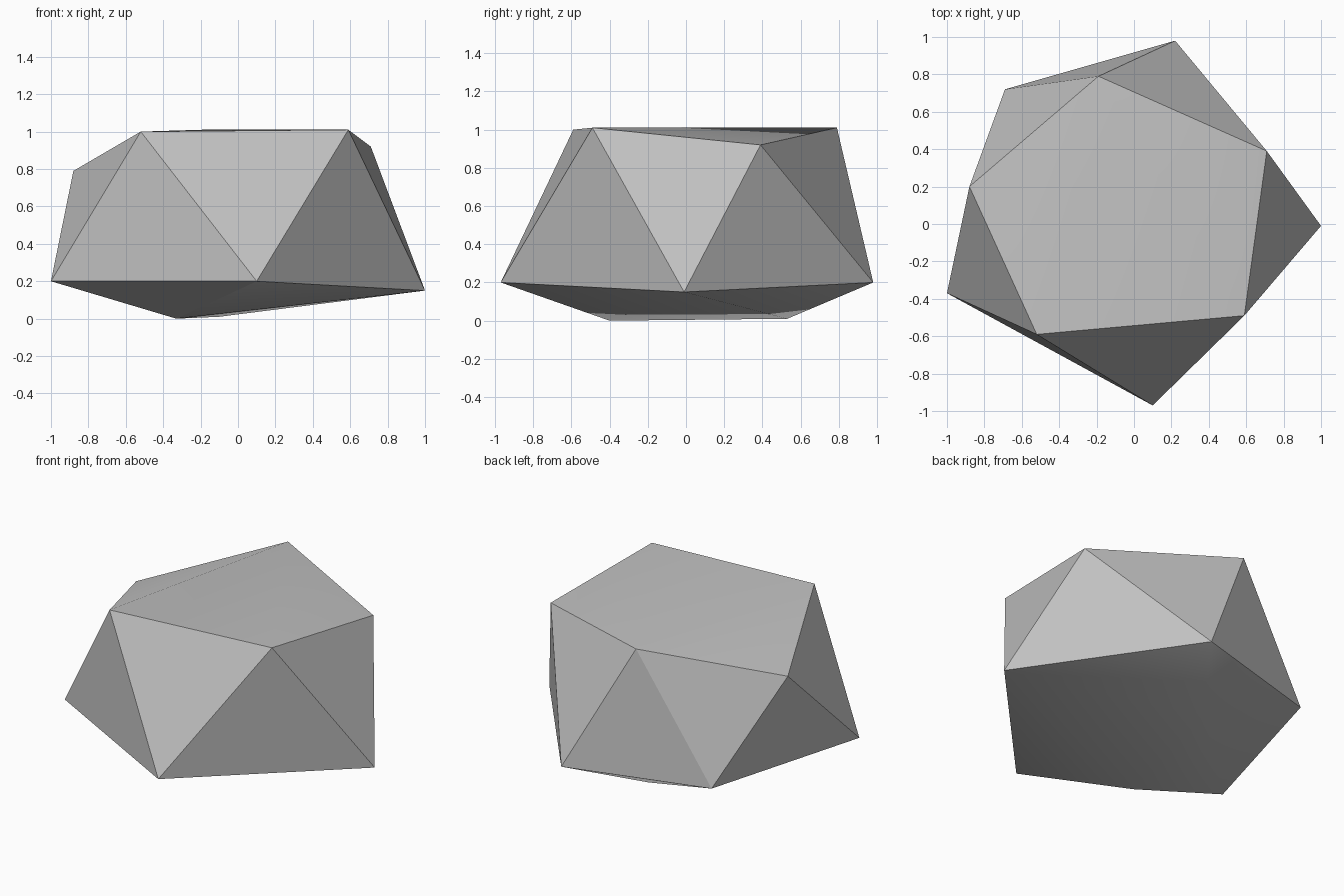
import bpy
import bmesh
import math

cube = bpy.data.objects.get("Cube")
if cube:
    bpy.data.objects.remove(cube, do_unlink=True)

# Stone colour
stone = bpy.data.materials.new("stone_grey")
stone.use_nodes = True
colour = (0.53, 0.53, 0.53, 1)
stone.diffuse_color = colour
bsdf = next(n for n in stone.node_tree.nodes if n.type == 'BSDF_PRINCIPLED')
bsdf.inputs["Base Color"].default_value = colour

# Corner rings of the boulder: upper ledge, wide girdle, blunt keel
upper_ring = [(-0.52, -0.59, 1.0), (0.59, -0.49, 1.01), (0.71, 0.39, 0.92),
              (-0.19, 0.79, 1.01), (-0.88, 0.2, 0.79)]
girdle = [(-1, -0.37, 0.2), (0.1, -0.97, 0.2), (1, -0.01, 0.15),
          (0.22, 0.98, 0.2), (-0.69, 0.72, 0.2)]
keel = [(-0.33, -0.4, 0), (-0.1, 0.53, 0.01)]

# Wrap the rings in a faceted convex skin
bm = bmesh.new()
for point in upper_ring + girdle + keel:
    bm.verts.new(point)
bmesh.ops.convex_hull(bm, input=bm.verts[:])
bmesh.ops.recalc_face_normals(bm, faces=bm.faces[:])
mesh = bpy.data.meshes.new("boulder")
bm.to_mesh(mesh)
bm.free()
mesh.materials.append(stone)

boulder = bpy.data.objects.new("boulder", mesh)
bpy.context.collection.objects.link(boulder)

# Soften the shallow folds, keep the strong edges crisp
bpy.ops.object.select_all(action='DESELECT')
boulder.select_set(True)
bpy.context.view_layer.objects.active = boulder
bpy.ops.object.shade_smooth_by_angle(angle=math.radians(30))
